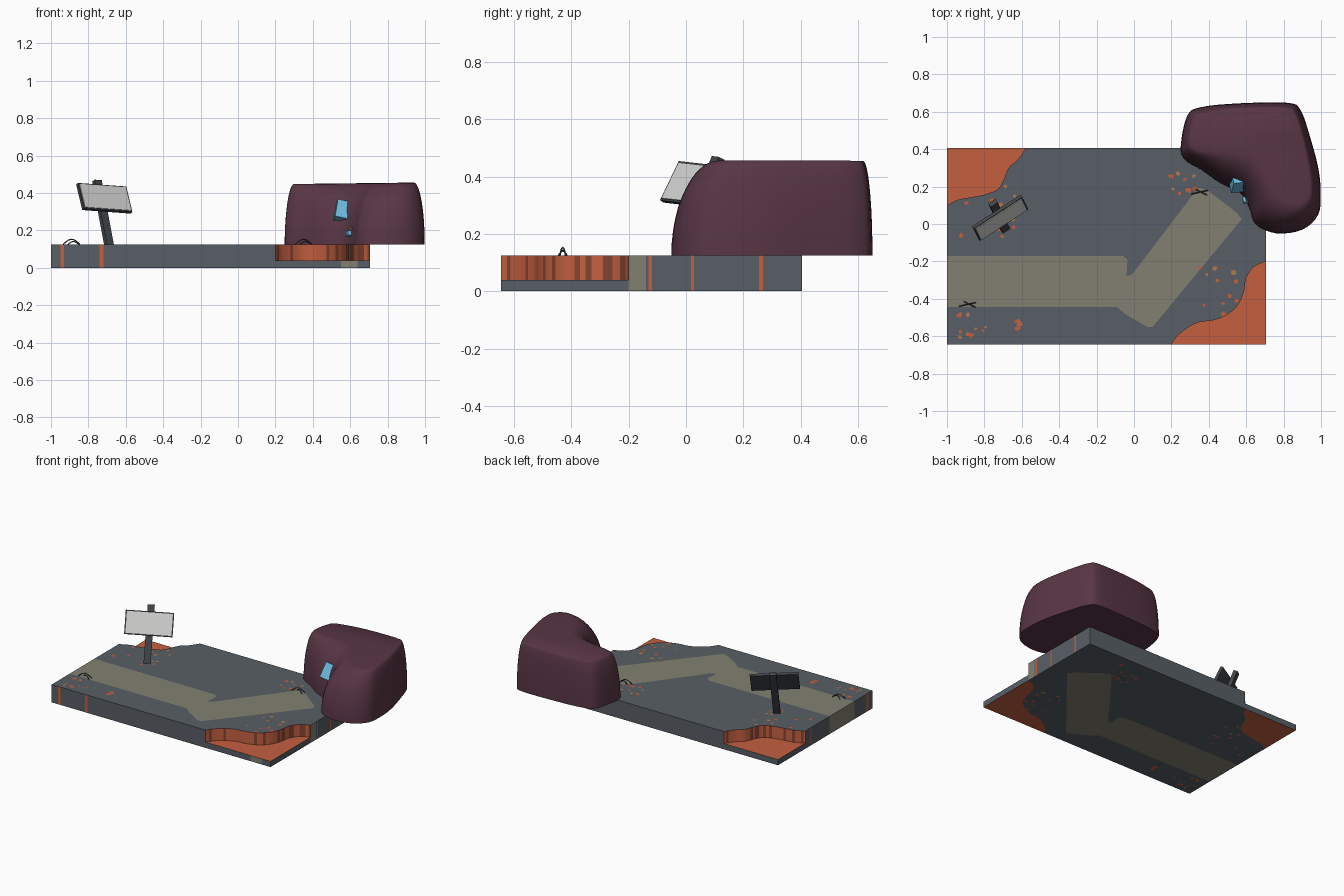
import bpy, bmesh, math, random
from mathutils import Vector, Matrix, geometry

if "Cube" in bpy.data.objects:
    bpy.data.objects.remove(bpy.data.objects["Cube"])

random.seed(4)


def lin(c):
    c /= 255
    return c / 12.92 if c <= 0.04045 else ((c + 0.055) / 1.055) ** 2.4


def mat(name, *rgb):
    m = bpy.data.materials.new(name)
    m.diffuse_color = (*[lin(c) for c in rgb], 1)
    m.use_nodes = True
    m.node_tree.nodes["Principled BSDF"].inputs["Base Color"].default_value = m.diffuse_color
    return m


GREY = mat("slate grey", 88, 95, 102)
ORANGE = mat("rust orange", 196, 96, 64)
TAN = mat("dull path", 130, 128, 114)
RUST = mat("dark rust", 132, 68, 48)
AMBER = mat("amber", 180, 122, 76)
PURPLE = mat("dark purple", 88, 54, 68)
LIGHT = mat("sign white", 212, 212, 210)
DARK = mat("charcoal", 66, 70, 74)
BLUE = mat("sky blue", 108, 188, 222)


def finish(name, bm, mats, smooth=None):
    me = bpy.data.meshes.new(name)
    bm.to_mesh(me)
    bm.free()
    for m in mats:
        me.materials.append(m)
    ob = bpy.data.objects.new(name, me)
    bpy.context.collection.objects.link(ob)
    if smooth:
        bpy.context.view_layer.objects.active = ob
        ob.select_set(True)
        bpy.ops.object.shade_smooth_by_angle(angle=math.radians(smooth))
        ob.select_set(False)
    return ob


def box(name, size, matrix, m):
    bm = bmesh.new()
    bmesh.ops.create_cube(bm, size=1, matrix=matrix @ Matrix.Diagonal((*size, 1)))
    return finish(name, bm, [m])


def spline(pts, sub, closed):
    # Catmull-Rom curve through the points
    p = [Vector(q) for q in pts]
    n, out = len(p), []
    get = (lambda i: p[i % n]) if closed else (lambda i: p[max(0, min(n - 1, i))])
    for i in range(n if closed else n - 1):
        a, b, c, d = (get(i + k) for k in (-1, 0, 1, 2))
        for j in range(sub):
            t = j / sub
            out.append(0.5 * (2 * b + (c - a) * t + (2 * a - 5 * b + 4 * c - d) * t * t
                              + (3 * b - a - 3 * c + d) * t ** 3))
    return out if closed else out + [p[-1]]


def inside(p, poly):
    hit = False
    for a, b in zip(poly, poly[1:] + poly[:1]):
        if (a[1] > p[1]) != (b[1] > p[1]) and \
                p[0] < (b[0] - a[0]) * (p[1] - a[1]) / (b[1] - a[1]) + a[0]:
            hit = not hit
    return hit


# --- ground slab: flat regions cut into one sheet, then given walls
X0, X1, Y0, Y1, TOP, LOW = -1, 0.705, -0.645, 0.405, 0.125, 0.04
notch_a = spline([(0.2, Y0), (0.23, -0.60), (0.28, -0.56), (0.34, -0.527), (0.42, -0.515),
                  (0.49, -0.49), (0.55, -0.44), (0.585, -0.37), (0.60, -0.29),
                  (0.64, -0.23), (X1, -0.2)], 4, False) + [Vector((X1, Y0))]
notch_b = spline([(X0, 0.1), (-0.94, 0.13), (-0.86, 0.145), (-0.80, 0.157), (-0.73, 0.185),
                  (-0.70, 0.23), (-0.67, 0.30), (-0.62, 0.345), (-0.58, Y1)], 4, False) \
    + [Vector((X0, Y1))]
path = [(X0, -0.17), (-0.06, -0.17), (-0.035, -0.19), (-0.04, -0.28), (-0.01, -0.27), (0.31, 0.15),
        (0.35, 0.195), (0.40, 0.175), (0.55, 0.06), (0.575, 0.025), (0.10, -0.55), (0.07, -0.55),
        (-0.05, -0.48), (-0.09, -0.445), (X0, -0.445)]

# leaf-like flecks scattered in five patches
flecks = []
for cx, cy, w, h, n in ((-0.87, -0.55, 0.11, 0.07, 10), (-0.66, -0.56, 0.06, 0.07, 4),
                        (-0.78, 0.07, 0.18, 0.14, 16), (0.45, -0.36, 0.12, 0.13, 12),
                        (0.3, 0.25, 0.1, 0.09, 9)):
    for _ in range(n):
        x, y = cx + random.uniform(-w, w), cy + random.uniform(-h, h)
        if any(inside((x, y), q) for q in (notch_a, notch_b)):
            continue
        r, a0 = random.uniform(0.011, 0.024), random.uniform(0, 6.28)
        flecks.append([(x + r * random.uniform(0.5, 1) * math.cos(a0 + k * 1.257),
                        y + r * random.uniform(0.4, 1) * math.sin(a0 + k * 1.257)) for k in range(5)])

# upright stripes on the slab sides: side, from, to, material slot
stripes = [("f", -0.95, -0.93, 1), ("f", -0.74, -0.72, 1), ("f", 0.55, 0.64, 2),
           ("r", -0.2, -0.14, 2), ("r", -0.13, -0.118, 1), ("r", 0.018, 0.028, 1),
           ("r", 0.255, 0.268, 1), ("l", -0.6, -0.58, 1), ("l", 0.03, 0.045, 1)]
side_pt = {"f": lambda v: (v, Y0), "r": lambda v: (X1, v), "l": lambda v: (X0, v)}

verts, edges = [], []
for poly in [[(X0, Y0), (X1, Y0), (X1, Y1), (X0, Y1)], notch_a, notch_b, path] + flecks:
    s = len(verts)
    verts += [Vector(p) for p in poly]
    edges += [(s + i, s + (i + 1) % len(poly)) for i in range(len(poly))]
verts += [Vector(side_pt[s](v)) for s, a, b, _ in stripes for v in (a, b)]
pv, _, tris, *_ = geometry.delaunay_2d_cdt(verts, edges, [], 0, 1e-5)


def slot(c):
    if inside(c, notch_a) or inside(c, notch_b):
        return 1
    for i, f in enumerate(flecks):
        if inside(c, f):
            return 4 if i % 3 == 0 else 1
    return 2 if inside(c, path) else 0


def wall_slot(c, cell):
    for s, a, b, m in stripes:
        q = side_pt[s](0)
        k = 1 if s == "f" else 0
        if abs(c[k] - q[k]) < 1e-3 and a < c[1 - k] < b:
            return m
    return 2 if cell == 2 else 0


bm = bmesh.new()


def face(pts, m):
    bm.faces.new([bm.verts.new(p) for p in pts]).material_index = m


level, owner = {}, {}
for t in tris:
    t = list(t)
    a, b, c = (pv[i] for i in t)
    area = (b - a).cross(c - a)
    if abs(area) < 1e-9:
        continue
    if area < 0:
        t.reverse()
    mid = (a + b + c) / 3
    m = slot(mid)
    z = LOW if inside(mid, notch_a) or inside(mid, notch_b) else TOP
    face([(*pv[i], z) for i in t], m)
    face([(*pv[i], 0) for i in reversed(t)], m)
    for e in zip(t, t[1:] + t[:1]):
        level[e], owner[e] = z, m
for (i, j), z in level.items():
    low = level.get((j, i), 0)
    if low < z:
        a, b = pv[i], pv[j]
        if low > 0:
            m = 3 if random.random() < 0.25 else 1
        else:
            m = wall_slot((a + b) / 2, owner[i, j])
        face([(*a, low), (*b, low), (*b, z), (*a, z)], m)
bmesh.ops.remove_doubles(bm, verts=bm.verts, dist=1e-5)
finish("ground_slab", bm, [GREY, ORANGE, TAN, RUST, AMBER])

# --- rock: loft from foot outline to crown outline with a rounded shoulder
foot = [(0.25, 0.42), (0.285, 0.58), (0.36, 0.625), (0.56, 0.645), (0.82, 0.648), (0.89, 0.61),
        (0.94, 0.47), (0.985, 0.30), (0.998, 0.17), (0.985, 0.05), (0.90, -0.03), (0.76, -0.05),
        (0.65, 0.0), (0.615, 0.09), (0.57, 0.165), (0.46, 0.22), (0.36, 0.29), (0.27, 0.345)]
crown = [(0.30, 0.44), (0.33, 0.56), (0.39, 0.59), (0.56, 0.615), (0.80, 0.615), (0.86, 0.58),
         (0.90, 0.45), (0.93, 0.30), (0.94, 0.21), (0.93, 0.15), (0.88, 0.11), (0.82, 0.13),
         (0.76, 0.19), (0.71, 0.28), (0.62, 0.37), (0.50, 0.39), (0.40, 0.39), (0.33, 0.40)]
fo, cr = spline(foot, 4, True), spline(crown, 4, True)
bm = bmesh.new()
rings = []
for k in range(13):
    phi = math.pi / 2 * k / 12
    s, f = math.sin(phi), 1 - math.cos(phi)
    ring = []
    for a, b in zip(fo, cr):
        p = a.lerp(b, f)
        ring.append(bm.verts.new((p.x, p.y, 0.125 + s * (0.327 + 0.012 * (p.x - 0.6)))))
    rings.append(ring)
n = len(fo)
for r0, r1 in zip(rings, rings[1:]):
    for i in range(n):
        bm.faces.new((r0[i], r0[(i + 1) % n], r1[(i + 1) % n], r1[i]))
bm.faces.new(rings[0])
bm.faces.new(rings[-1])
bmesh.ops.recalc_face_normals(bm, faces=bm.faces)
finish("rock", bm, [PURPLE], 45)


def turn(loc, z, x, y=0):
    return (Matrix.Translation(loc) @ Matrix.Rotation(math.radians(z), 4, "Z")
            @ Matrix.Rotation(math.radians(x), 4, "X") @ Matrix.Rotation(math.radians(y), 4, "Y"))


# --- blue crystals and amber pebbles set in the rock hollow
box("large_crystal", (0.1, 0.06, 0.105), turn((0.57, 0.222, 0.298), 12, -28, 14), BLUE)
box("small_crystal", (0.03, 0.03, 0.025), turn((0.597, 0.128, 0.182), 20, -20, 10), BLUE)
box("pebble_1", (0.018, 0.02, 0.018), turn((0.61, 0.125, 0.21), 30, 20), AMBER)
box("pebble_2", (0.02, 0.02, 0.015), turn((0.515, 0.285, 0.375), 10, -30), AMBER)

# --- leaning sign
R = turn((-0.715, 0.033, 0.372), 35, -28, 4)
box("sign_board", (0.31, 0.018, 0.155), R, DARK)
box("sign_face", (0.294, 0.006, 0.141), R @ Matrix.Translation((0, -0.01, 0)), LIGHT)
foot_p, head_p = Vector((-0.688, -0.03, 0.115)), Vector((-0.754, 0.112, 0.465))
zax = (head_p - foot_p).normalized()
yax = zax.cross(R.to_3x3() @ Vector((1, 0, 0))).normalized()
M = Matrix((yax.cross(zax), yax, zax)).transposed().to_4x4()
M.translation = (foot_p + head_p) / 2
box("sign_post", (0.045, 0.026, (head_p - foot_p).length), M, DARK)

# --- small dry twigs
for i, (x, y) in enumerate(((-0.89, -0.43), (0.35, 0.17))):
    for j, (w, h, side) in enumerate(((0.045, 0.028, 0.01), (0.03, 0.016, -0.015))):
        cu = bpy.data.curves.new("twig", "CURVE")
        cu.dimensions, cu.bevel_depth, cu.bevel_resolution = "3D", 0.003, 0
        sp = cu.splines.new("POLY")
        sp.points.add(6)
        for k, p in enumerate(sp.points):
            t = k / 6
            p.co = (x + w * (2 * t - 1) + 0.01 * j, y + side * (2 * t - 1),
                    0.125 + h * math.sin(math.pi * t), 1)
        cu.materials.append(DARK)
        bpy.context.collection.objects.link(bpy.data.objects.new(f"twig_{i}_{j}", cu))
